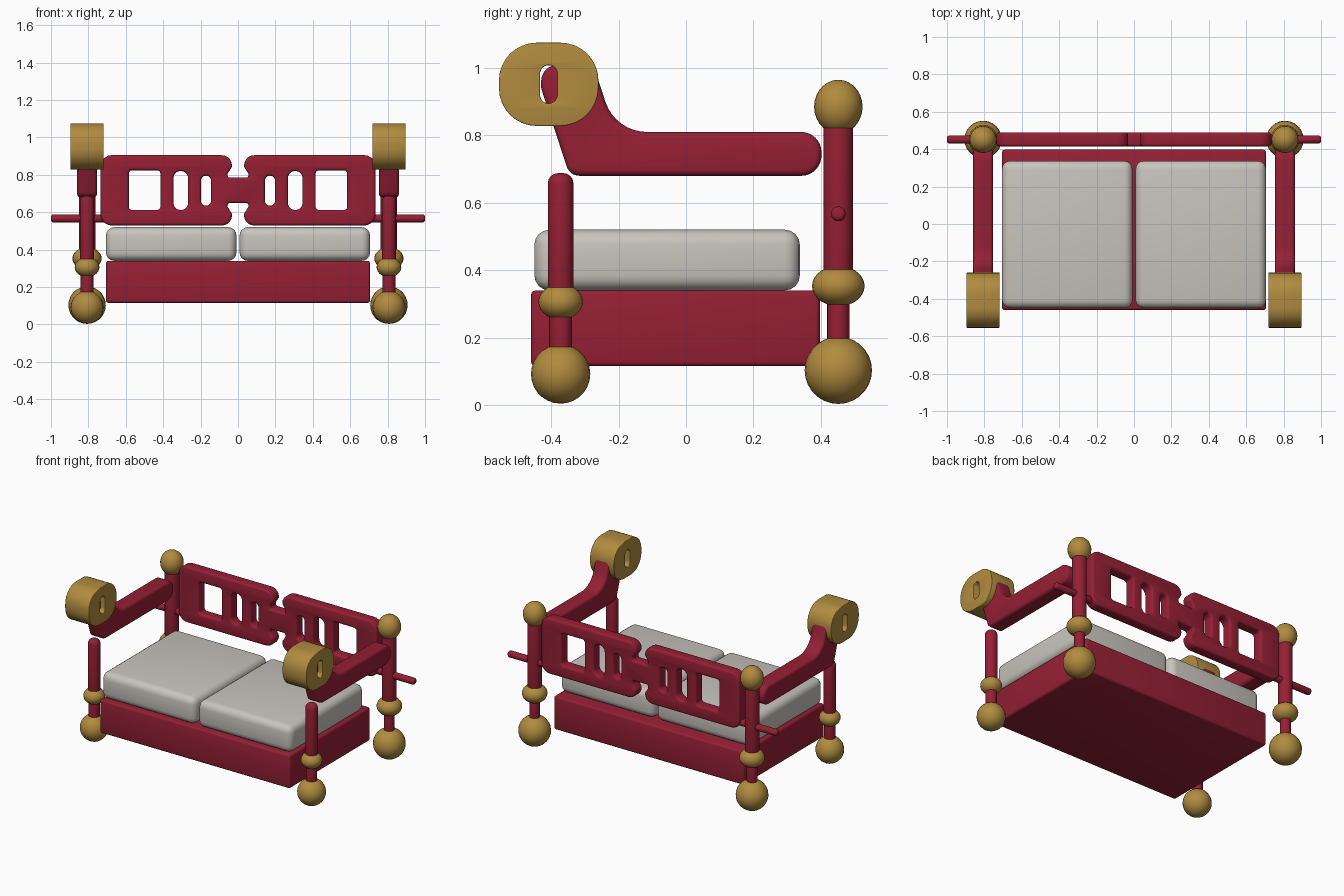
import bpy, bmesh, math
from mathutils import Vector, Matrix

cube = bpy.data.objects.get("Cube")
if cube:
    bpy.data.objects.remove(cube, do_unlink=True)


def material(name, rgb):
    m = bpy.data.materials.new(name)
    m.use_nodes = True
    m.diffuse_color = (*rgb, 1)
    m.node_tree.nodes["Principled BSDF"].inputs["Base Color"].default_value = (*rgb, 1)
    return m


RED = material("crimson wood", (0.3, 0.014, 0.035))
BRASS = material("brass", (0.44, 0.26, 0.05))
CLOTH = material("pale cushion cloth", (0.58, 0.555, 0.515))


def finish(obj, mat, angle=35):
    """Bake modifiers or curves to mesh, merge seams, colour and shade."""
    for o in bpy.context.selected_objects:
        o.select_set(False)
    bpy.context.view_layer.objects.active = obj
    obj.select_set(True)
    bpy.ops.object.convert(target='MESH')
    obj = bpy.context.object
    bm = bmesh.new()
    bm.from_mesh(obj.data)
    bmesh.ops.remove_doubles(bm, verts=bm.verts, dist=0.0002)
    bmesh.ops.recalc_face_normals(bm, faces=bm.faces)
    bm.to_mesh(obj.data)
    bm.free()
    obj.data.materials.clear()
    obj.data.materials.append(mat)
    bpy.ops.object.shade_smooth_by_angle(angle=math.radians(angle))


def add_bevel(obj, width, segments):
    b = obj.modifiers.new("rounding", 'BEVEL')
    b.width, b.segments = width, segments
    b.limit_method, b.angle_limit = 'ANGLE', math.radians(40)


def box(name, lo, hi, mat, width, segments=3):
    lo, hi = Vector(lo), Vector(hi)
    bpy.ops.mesh.primitive_cube_add(size=1, location=(lo + hi) / 2)
    o = bpy.context.object
    o.name = name
    o.data.transform(Matrix.Diagonal((*(hi - lo), 1)))
    add_bevel(o, width, segments)
    finish(o, mat)


def rod(name, start, end, radius, mat, width):
    a, b = Vector(start), Vector(end)
    bpy.ops.mesh.primitive_cylinder_add(vertices=24, radius=radius, depth=(b - a).length)
    o = bpy.context.object
    o.name = name
    turn = (b - a).to_track_quat('Z', 'Y').to_matrix().to_4x4()
    o.data.transform(Matrix.Translation((a + b) / 2) @ turn)
    add_bevel(o, width, 4)
    finish(o, mat)


def ball(name, centre, radius, height, mat):
    bpy.ops.mesh.primitive_uv_sphere_add(segments=24, ring_count=14, radius=1, location=centre)
    o = bpy.context.object
    o.name = name
    o.data.transform(Matrix.Diagonal((radius, radius, height, 1)))
    finish(o, mat)


def rounded(corners, steps=8):
    """Replace each (x, y, radius) corner with an arc."""
    out = []
    for i, (x, y, r) in enumerate(corners):
        p = Vector((x, y))
        u = (Vector(corners[i - 1][:2]) - p).normalized()
        v = (Vector(corners[(i + 1) % len(corners)][:2]) - p).normalized()
        half = u.angle(v) / 2
        c = p + (u + v).normalized() * r / math.sin(half)
        s = (p + u * r / math.tan(half) - c).normalized()
        e = (p + v * r / math.tan(half) - c).normalized()
        out += [c + s.slerp(e, k / steps) * r for k in range(steps + 1)]
    return out


def rect(x0, x1, y0, y1, r):
    return rounded([(x0, y0, r), (x1, y0, r), (x1, y1, r), (x0, y1, r)])


def slab(name, loops, thickness, bevel, matrix, mat):
    """Flat outline with holes, thickened and softly edged."""
    cu = bpy.data.curves.new(name, 'CURVE')
    cu.dimensions, cu.fill_mode = '2D', 'BOTH'
    cu.bevel_depth, cu.bevel_resolution = bevel, 2
    cu.extrude, cu.offset = thickness / 2 - bevel, -bevel
    for loop in loops:
        sp = cu.splines.new('POLY')
        sp.points.add(len(loop) - 1)
        for pt, co in zip(sp.points, loop):
            pt.co = (co.x, co.y, 0, 1)
        sp.use_cyclic_u = True
    o = bpy.data.objects.new(name, cu)
    bpy.context.collection.objects.link(o)
    o.matrix_world = matrix
    finish(o, mat)


POST_X, BACK_Y, FRONT_Y = 0.807, 0.452, -0.372

# Seat base
box("seat_base", (-0.706, -0.46, 0.115), (0.706, 0.397, 0.34), RED, 0.014)

# Backrest: two rounded panels joined by a narrow neck, with cut-outs
MID = 0.717
quarter = [(0.055, MID + 0.068, 0.01), (0.055, MID + 0.09, 0.01),
           (0.032, MID + 0.125, 0.02), (0.032, 0.905, 0.055), (0.735, 0.905, 0.06)]
right_half = quarter + [(x, 2 * MID - z, r) for x, z, r in reversed(quarter)]
outline = right_half + [(-x, z, r) for x, z, r in reversed(right_half)]
holes = []
for x0, x1, z0, z1, r in [(0.415, 0.584, 0.612, 0.824, 0.018),
                          (0.267, 0.345, 0.612, 0.82, 0.038),
                          (0.144, 0.198, 0.635, 0.795, 0.026)]:
    holes += [rect(x0, x1, z0, z1, r), rect(-x1, -x0, z0, z1, r)]
slab("backrest", [rounded(outline, 5)] + holes, 0.075, 0.014,
     Matrix.Translation((0, BACK_Y, 0)) @ Matrix.Rotation(math.pi / 2, 4, 'X'), RED)

# Side outlines for the arms and their scroll ends
arm = rounded([(0.402, 0.81, 0.06), (-0.21, 0.81, 0.13), (-0.275, 1.01, 0.05),
               (-0.43, 1.01, 0.05), (-0.43, 0.94, 0.04), (-0.345, 0.68, 0.04),
               (0.402, 0.68, 0.06)])
scroll = rect(-0.555, -0.26, 0.828, 1.075, 0.112)
scroll_hole = rect(-0.433, -0.382, 0.895, 1.008, 0.025)
SIDEWAYS = Matrix(((0, 0, 1, 0), (1, 0, 0, 0), (0, 1, 0, 0), (0, 0, 0, 1)))

for side, s in (("left", 1), ("right", -1)):
    x = s * POST_X
    place = Matrix.Translation((x, 0, 0)) @ SIDEWAYS

    # Cushion
    xa, xb = sorted((s * 0.008, s * 0.706))
    box(side + "_cushion", (xa, -0.45, 0.34), (xb, 0.338, 0.52), CLOTH, 0.045, 4)

    # Armrest with pierced scroll end
    slab(side + "_armrest", [arm], 0.107, 0.018, place, RED)
    slab(side + "_arm_scroll", [scroll, scroll_hole], 0.178, 0.004, place, BRASS)

    # Back post
    rod(side + "_back_leg", (x, BACK_Y, 0.12), (x, BACK_Y, 0.36), 0.033, RED, 0.005)
    rod(side + "_back_post", (x, BACK_Y, 0.36), (x, BACK_Y, 0.83), 0.044, RED, 0.01)
    ball(side + "_back_foot", (x, BACK_Y, 0.103), 0.1, 0.1, BRASS)
    ball(side + "_back_ring", (x, BACK_Y, 0.353), 0.078, 0.06, BRASS)
    ball(side + "_back_finial", (x, BACK_Y, 0.885), 0.072, 0.08, BRASS)

    # Front post
    rod(side + "_front_leg", (x, FRONT_Y, 0.1), (x, FRONT_Y, 0.31), 0.034, RED, 0.005)
    rod(side + "_front_post", (x, FRONT_Y, 0.29), (x, FRONT_Y, 0.688), 0.038, RED, 0.03)
    ball(side + "_front_foot", (x, FRONT_Y, 0.092), 0.088, 0.088, BRASS)
    ball(side + "_front_ring", (x, FRONT_Y, 0.306), 0.066, 0.053, BRASS)

    # Side peg joining backrest and post
    rod(side + "_peg", (s * 0.68, BACK_Y, 0.567), (s * 1.0, BACK_Y, 0.567), 0.022, RED, 0.014)
